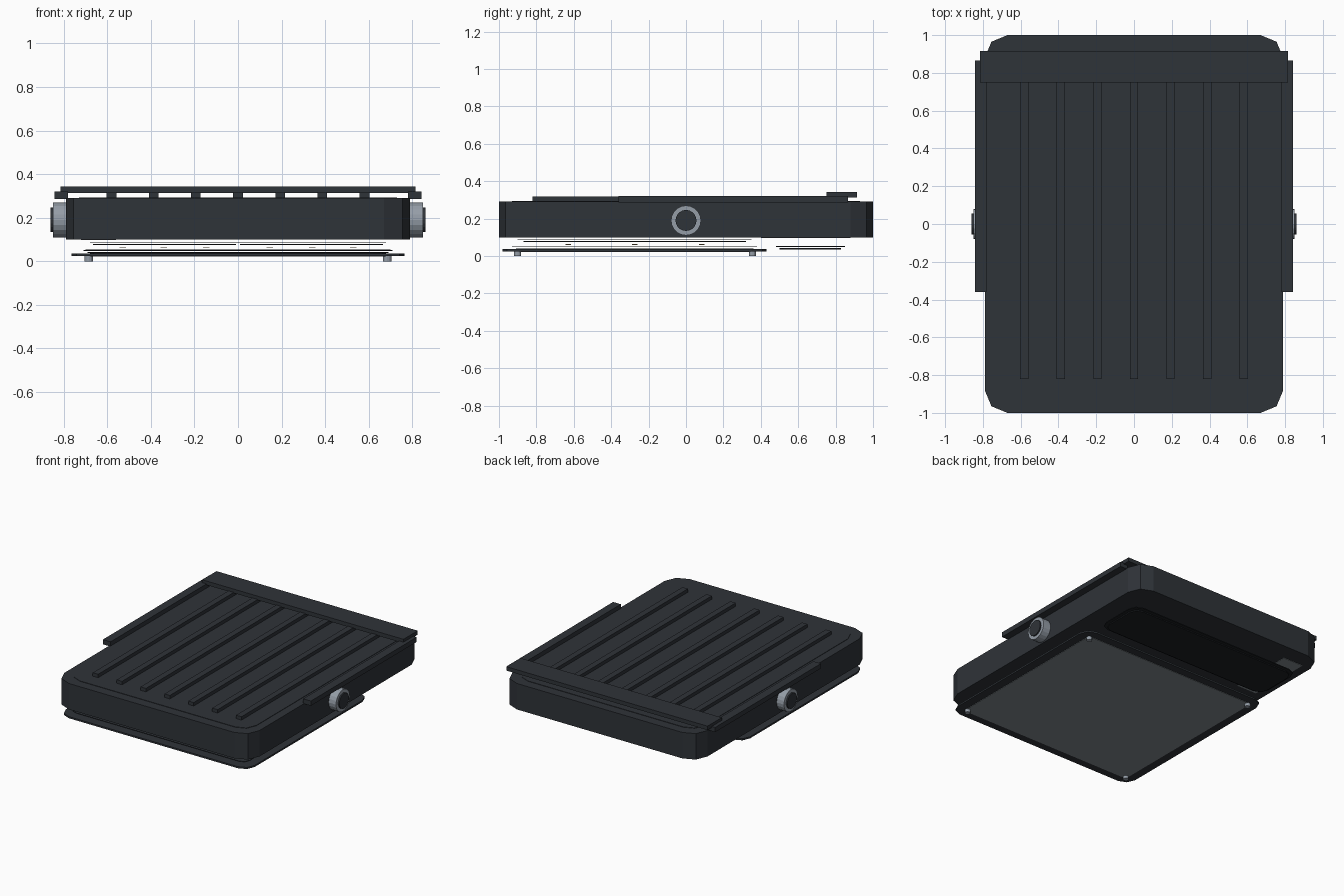
import bpy, bmesh, math
from mathutils import Matrix

if "Cube" in bpy.data.objects:
    bpy.data.objects.remove(bpy.data.objects["Cube"])


def material(name, r, g, b):
    m = bpy.data.materials.new(name)
    m.diffuse_color = (r, g, b, 1)
    m.use_nodes = True
    m.node_tree.nodes["Principled BSDF"].inputs["Base Color"].default_value = m.diffuse_color
    return m


shell_mat = material("dark_shell", 0.028, 0.033, 0.040)
black_mat = material("near_black", 0.012, 0.014, 0.017)
panel_mat = material("grey_panel", 0.22, 0.25, 0.27)
metal_mat = material("metal", 0.30, 0.34, 0.39)
gold_mat = material("contacts", 0.35, 0.25, 0.12)


def finish(name, bm, mat):
    bmesh.ops.recalc_face_normals(bm, faces=bm.faces)
    mesh = bpy.data.meshes.new(name)
    bm.to_mesh(mesh)
    bm.free()
    mesh.materials.append(mat)
    ob = bpy.data.objects.new(name, mesh)
    bpy.context.collection.objects.link(ob)
    return ob


def slab(name, x, y, z, mat, r=0, seg=2):
    """Rectangular plate with optionally rounded corners; x, y, z are ranges."""
    bm = bmesh.new()
    pts = []
    corners = [(x[1], y[1], -1, -1), (x[0], y[1], 1, -1),
               (x[0], y[0], 1, 1), (x[1], y[0], -1, 1)]
    for i, (cx, cy, sx, sy) in enumerate(corners):
        for k in range(seg + 1 if r else 1):
            a = math.pi / 2 * (i + (k / seg if r else 0))
            pts.append((cx + sx * r + r * math.cos(a), cy + sy * r + r * math.sin(a)))
    face = bm.faces.new([bm.verts.new((px, py, z[0])) for px, py in pts])
    ext = bmesh.ops.extrude_face_region(bm, geom=[face])
    top = [v for v in ext["geom"] if isinstance(v, bmesh.types.BMVert)]
    bmesh.ops.translate(bm, verts=top, vec=(0, 0, z[1] - z[0]))
    return finish(name, bm, mat)


def disc(name, loc, r, depth, mat, sides, rot=None):
    bm = bmesh.new()
    m = Matrix.Translation(loc) @ (rot or Matrix())
    bmesh.ops.create_cone(bm, cap_ends=True, segments=sides, radius1=r, radius2=r,
                          depth=depth, matrix=m)
    return finish(name, bm, mat)


def ring(name, x0, x1, z, r_in, r_out, mat, sides=20):
    """Tube along x, centred on y = 0."""
    bm = bmesh.new()
    prof = [(x0, r_in), (x0, r_out), (x1, r_out), (x1, r_in)]
    loops = [[bm.verts.new((px, pr * math.cos(2 * math.pi * i / sides),
                            z + pr * math.sin(2 * math.pi * i / sides)))
              for px, pr in prof] for i in range(sides)]
    for i in range(sides):
        a, b = loops[i], loops[(i + 1) % sides]
        for k in range(4):
            n = (k + 1) % 4
            bm.faces.new((a[k], a[n], b[n], b[k]))
    return finish(name, bm, mat)


# Main case and raised top skin
slab("case_body", (-0.79, 0.79), (-1, 1), (0.10, 0.29), shell_mat, 0.12)
slab("top_skin", (-0.73, 0.73), (-0.93, 0.93), (0.288, 0.293), shell_mat, 0.1)

# Ribs along the top
for i in range(7):
    cx = (i - 3) * 0.1935
    slab(f"top_rib_{i + 1}", (cx - 0.022, cx + 0.022), (-0.82, 0.85),
         (0.285, 0.318), shell_mat)

# Rear cross bar
slab("rear_bar", (-0.815, 0.815), (0.75, 0.915), (0.313, 0.342), shell_mat)

# Side rails and round side knobs
turn = Matrix.Rotation(math.pi / 2, 4, 'Y')
for side, s in (("left", -1), ("right", 1)):
    slab(f"{side}_rail", sorted((s * 0.78, s * 0.842)), (-0.36, 0.865),
         (0.286, 0.321), shell_mat)
    ring(f"{side}_knob_ring", s * 0.785, s * 0.85, 0.19, 0.055, 0.08, metal_mat)
    disc(f"{side}_knob_cap", (s * 0.822, 0, 0.19), 0.056, 0.075, shell_mat, 20, turn)

# Stacked layers under the case
slab("upper_sheet", (-0.68, 0.68), (-0.90, 0.35), (0.086, 0.089), shell_mat, 0.05)
for side, s in (("left", -1), ("right", 1)):
    slab(f"{side}_cell", sorted((s * 0.01, s * 0.665)), (-0.87, 0.32),
         (0.074, 0.079), black_mat, 0.02)
for cx in (-0.53, -0.34, -0.145, 0.145, 0.34, 0.53):
    for cy in (-0.63, -0.275, 0.085):
        slab("contact_pad", (cx - 0.015, cx + 0.015), (cy - 0.015, cy + 0.015),
             (0.060, 0.064), gold_mat)
slab("middle_sheet", (-0.71, 0.71), (-0.93, 0.38), (0.048, 0.051), shell_mat, 0.05)
slab("gasket_sheet", (-0.69, 0.69), (-0.91, 0.36), (0.039, 0.042), black_mat, 0.05)

# Bottom cover with its grey panel and corner screws
slab("bottom_cover", (-0.765, 0.765), (-0.98, 0.43), (0.024, 0.036), shell_mat, 0.08)
slab("bottom_panel", (-0.70, 0.70), (-0.92, 0.37), (0.021, 0.026), panel_mat, 0.03)
for cx in (-0.685, 0.685):
    for cy in (-0.90, 0.355):
        disc("cover_screw", (cx, cy, 0.0125), 0.019, 0.025, metal_mat, 12)

# Rear hatch below the case, and the strip it covers
slab("hatch_plate", (-0.70, 0.70), (0.48, 0.85), (0.047, 0.053), black_mat, 0.07)
slab("hatch_gasket", (-0.68, 0.68), (0.50, 0.83), (0.034, 0.042), black_mat, 0.06)
slab("case_strip", (-0.72, -0.56), (0.40, 0.88), (0.097, 0.102), panel_mat)
